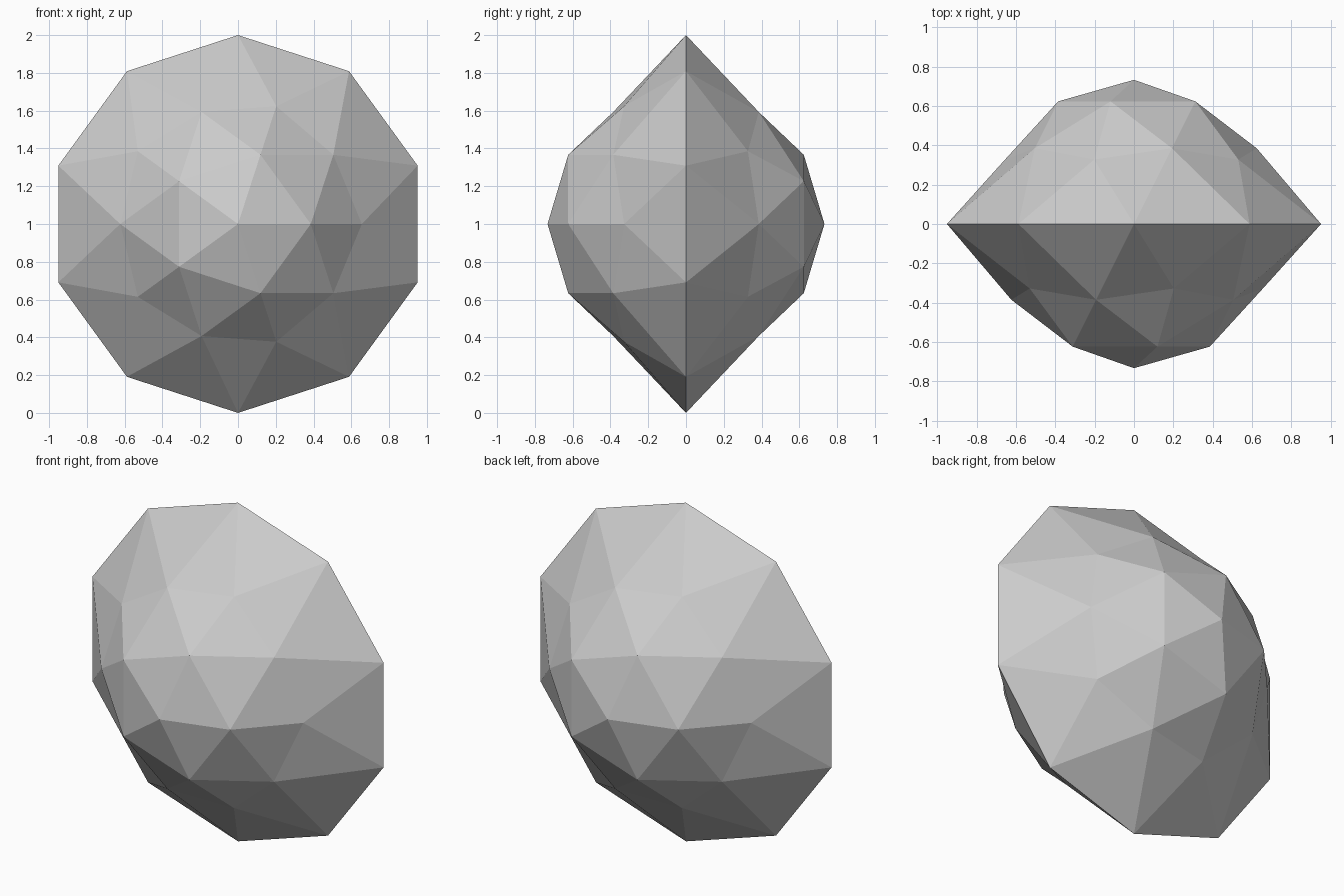
import bpy
import bmesh
from math import radians
from mathutils import Matrix

RIM_RADIUS = 1.0
DOME_RADIUS = 0.733

# Remove the default cube
cube = bpy.data.objects.get("Cube")
if cube:
    bpy.data.objects.remove(cube, do_unlink=True)

# Stone material
grey = (0.6, 0.6, 0.6, 1.0)
mat = bpy.data.materials.new("stone_grey")
mat.use_nodes = True
mat.diffuse_color = grey
mat.node_tree.nodes["Principled BSDF"].inputs["Base Color"].default_value = grey

# Faceted sphere with its equator pulled out into a sharp ten-sided rim
bm = bmesh.new()
bmesh.ops.create_icosphere(bm, subdivisions=2, radius=1.0)
for v in bm.verts:
    on_rim = abs(v.co.z) < 0.01
    v.co = v.co.normalized() * (RIM_RADIUS if on_rim else DOME_RADIUS)

# Stand the rim upright and rest its lowest corner on the ground
turn = Matrix.Rotation(radians(90), 4, "X")
bmesh.ops.transform(bm, matrix=Matrix.Translation((0, 0, RIM_RADIUS)) @ turn, verts=bm.verts)
bmesh.ops.recalc_face_normals(bm, faces=bm.faces)

mesh = bpy.data.meshes.new("faceted_stone")
bm.to_mesh(mesh)
bm.free()
mesh.materials.append(mat)
stone = bpy.data.objects.new("faceted_stone", mesh)
bpy.context.collection.objects.link(stone)
